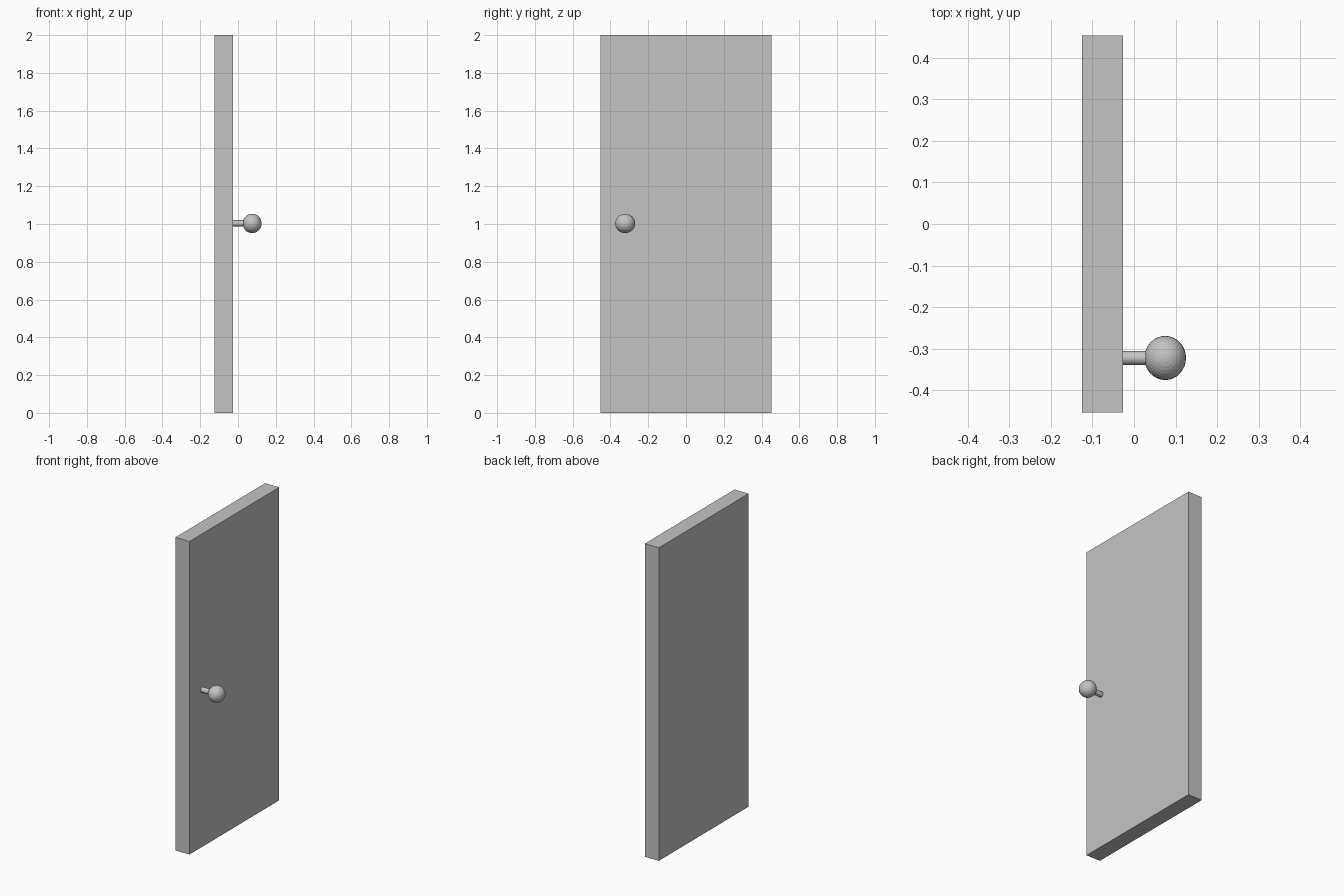
import bpy
from math import pi

cube = bpy.data.objects.get("Cube")
if cube:
    bpy.data.objects.remove(cube, do_unlink=True)

# One plain grey for the whole model
grey = bpy.data.materials.new("plain_grey")
grey.use_nodes = True
colour = (0.55, 0.55, 0.55, 1)
grey.diffuse_color = colour
grey.node_tree.nodes["Principled BSDF"].inputs["Base Color"].default_value = colour

DOOR_LEFT, DOOR_RIGHT = -0.125, -0.026
KNOB_X, KNOB_Y, KNOB_Z = 0.075, -0.322, 1.003


def finish(name, scale=(1, 1, 1)):
    """Name the active object, apply its size and colour it."""
    part = bpy.context.object
    part.name = name
    part.scale = scale
    bpy.ops.object.transform_apply(location=False, rotation=True, scale=True)
    part.data.materials.append(grey)
    return part


# Door slab
bpy.ops.mesh.primitive_cube_add(size=1, location=((DOOR_LEFT + DOOR_RIGHT) / 2, 0, 1))
finish("door_panel", (DOOR_RIGHT - DOOR_LEFT, 0.906, 2))

# Knob stem, from the door face into the ball
bpy.ops.mesh.primitive_cylinder_add(
    vertices=32, radius=0.017, depth=KNOB_X - DOOR_RIGHT,
    location=((DOOR_RIGHT + KNOB_X) / 2, KNOB_Y, KNOB_Z), rotation=(0, pi / 2, 0))
finish("knob_stem")

# Ball knob, very slightly flattened along the stem
bpy.ops.mesh.primitive_uv_sphere_add(
    segments=32, ring_count=16, radius=1, location=(KNOB_X, KNOB_Y, KNOB_Z))
finish("knob_ball", (0.05, 0.053, 0.051))
